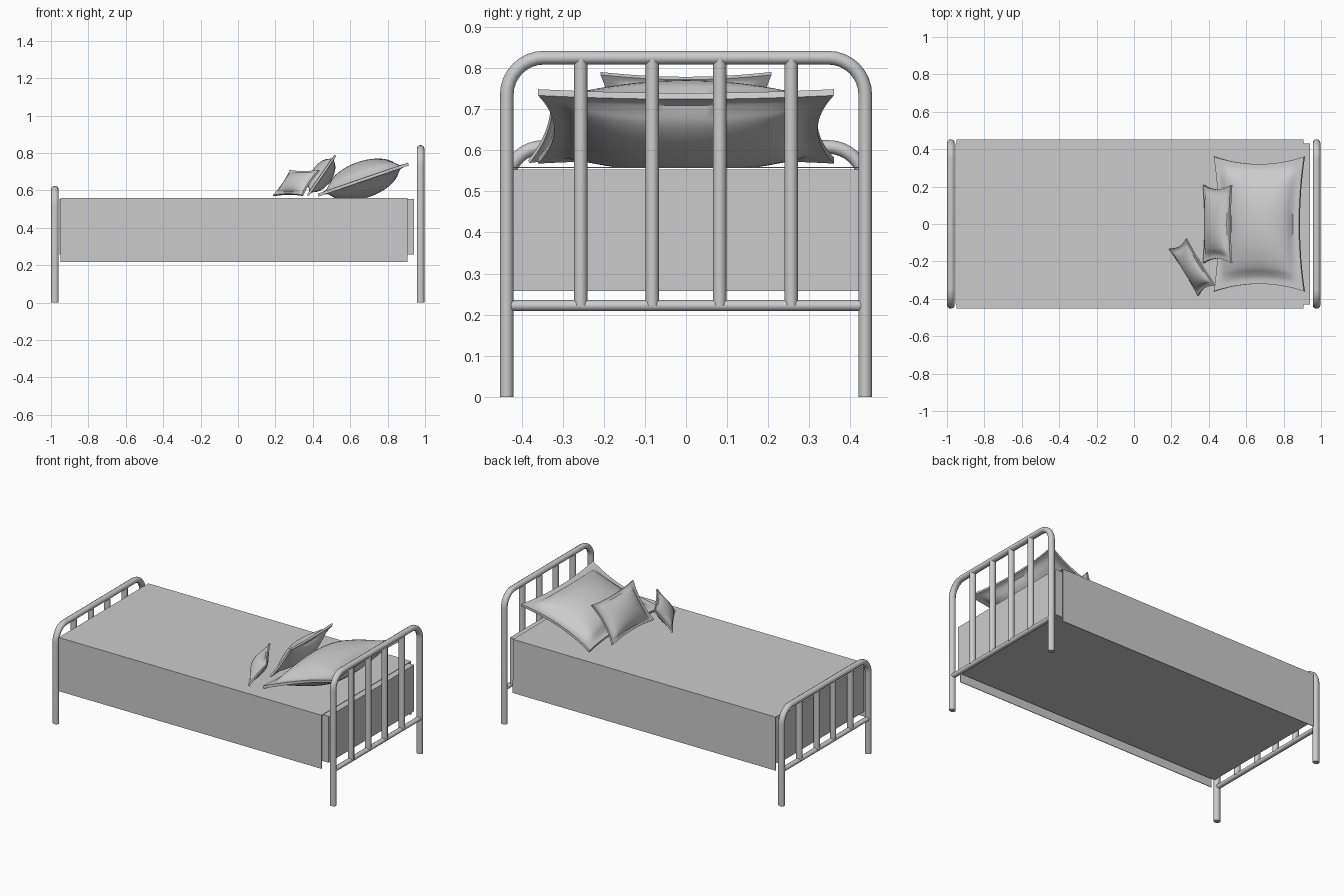
import bpy, bmesh, math
from mathutils import Vector

if "Cube" in bpy.data.objects:
    bpy.data.objects.remove(bpy.data.objects["Cube"])

grey = bpy.data.materials.new("plain grey")
grey.use_nodes = True
grey.diffuse_color = (0.6, 0.6, 0.6, 1)
grey.node_tree.nodes["Principled BSDF"].inputs["Base Color"].default_value = (0.6, 0.6, 0.6, 1)


def select_only(ob):
    bpy.ops.object.select_all(action='DESELECT')
    ob.select_set(True)
    bpy.context.view_layer.objects.active = ob


def add_mesh(name, bm, smooth=False):
    bmesh.ops.recalc_face_normals(bm, faces=bm.faces[:])
    me = bpy.data.meshes.new(name)
    bm.to_mesh(me)
    bm.free()
    me.materials.append(grey)
    ob = bpy.data.objects.new(name, me)
    bpy.context.collection.objects.link(ob)
    if smooth:
        select_only(ob)
        bpy.ops.object.shade_smooth_by_angle(angle=math.radians(40))
    return ob


def tube(name, points, radius, x):
    """Round metal tube through (y, z) points in the plane at x."""
    cu = bpy.data.curves.new(name, 'CURVE')
    cu.dimensions = '3D'
    cu.bevel_depth = radius
    cu.bevel_resolution = 3
    cu.use_fill_caps = True
    sp = cu.splines.new('POLY')
    sp.points.add(len(points) - 1)
    for p, (y, z) in zip(sp.points, points):
        p.co = (0, y, z, 1)
    cu.materials.append(grey)
    ob = bpy.data.objects.new(name, cu)
    ob.location.x = x
    ob.scale.x = 1.15
    bpy.context.collection.objects.link(ob)
    select_only(ob)
    bpy.ops.object.convert(target='MESH')
    bpy.ops.object.shade_smooth_by_angle(angle=math.radians(50))


def bed_end(name, x, top):
    """Arched frame with a lower rail and four upright bars."""
    half, bend, steps = 0.436, 0.09, 8
    arc = [(half - bend + bend * math.cos(t), top - bend + bend * math.sin(t))
           for t in (math.pi / 2 * i / steps for i in range(steps + 1))]
    right_side = [(half, 0)] + arc
    path = right_side + [(-y, z) for y, z in reversed(right_side)]
    tube(name + "_arch", path, 0.0175, x)
    tube(name + "_rail", [(-half, 0.222), (half, 0.222)], 0.014, x)
    for i, y in enumerate((-0.256, -0.082, 0.082, 0.256)):
        tube(f"{name}_bar_{i + 1}", [(y, 0.222), (y, top)], 0.017, x)


def pillow(name, center, along, up, half_u, half_v, puff, rim=0.008, floor=0.557):
    """Stuffed cushion with pinched sides and a flat flange around it."""
    u, v = Vector(along).normalized(), Vector(up).normalized()
    n = u.cross(v)
    steps, seam, pinch = 28, 0.86, 0.11
    bm = bmesh.new()

    def layer(sign):
        rows = []
        for i in range(steps + 1):
            row = []
            for j in range(steps + 1):
                a, b = 2 * i / steps - 1, 2 * j / steps - 1
                fa, fb = max(0, 1 - (a / seam) ** 2), max(0, 1 - (b / seam) ** 2)
                h = rim + puff * (fa * fb) ** 0.55
                p = (Vector(center) + u * half_u * a * (1 - pinch * (1 - b * b))
                     + v * half_v * b * (1 - pinch * (1 - a * a)) + n * sign * h)
                p.z = max(p.z, floor)
                row.append(bm.verts.new(p))
            rows.append(row)
        for i in range(steps):
            for j in range(steps):
                bm.faces.new((rows[i][j], rows[i + 1][j], rows[i + 1][j + 1], rows[i][j + 1]))
        return ([r[0] for r in rows] + rows[-1][1:] + [r[-1] for r in rows[-2::-1]]
                + rows[0][-2:0:-1])

    front, back = layer(1), layer(-1)
    for k in range(len(front)):
        bm.faces.new((front[k - 1], front[k], back[k], back[k - 1]))
    add_mesh(name, bm, True)


# Head and foot frames
bed_end("headboard", 0.976, 0.825)
bed_end("footboard", -0.979, 0.608)

# Mattress
bm = bmesh.new()
bmesh.ops.create_cube(bm, size=1)
bmesh.ops.scale(bm, vec=(1.895, 0.86, 0.295), verts=bm.verts[:])
bmesh.ops.translate(bm, vec=(-0.007, 0, 0.4055), verts=bm.verts[:])
add_mesh("mattress", bm)

# Bedcover draped over the two long sides
bm = bmesh.new()
rows = [[bm.verts.new((x, y, z)) for x in (-0.948, 0.905)]
        for y, z in ((-0.45, 0.218), (-0.45, 0.558), (0.45, 0.558), (0.45, 0.218))]
for lo, hi in zip(rows, rows[1:]):
    bm.faces.new((lo[0], lo[1], hi[1], hi[0]))
cover = add_mesh("bedcover", bm)
shell = cover.modifiers.new("cloth", 'SOLIDIFY')
shell.thickness = 0.004
shell.offset = 0

# Pillows
pillow("large_pillow", (0.67, 0, 0.658), (0, 1, 0), (0.48, 0, 0.165), 0.36, 0.255, 0.09)
pillow("medium_cushion", (0.447, 0, 0.68), (0, 1, 0), (0.145, 0, 0.21), 0.208, 0.13, 0.05, 0.006)
pillow("small_cushion", (0.312, -0.23, 0.64), (0.155, -0.25, 0), (0.09, 0.055, 0.135),
       0.147, 0.086, 0.035, 0.005)
